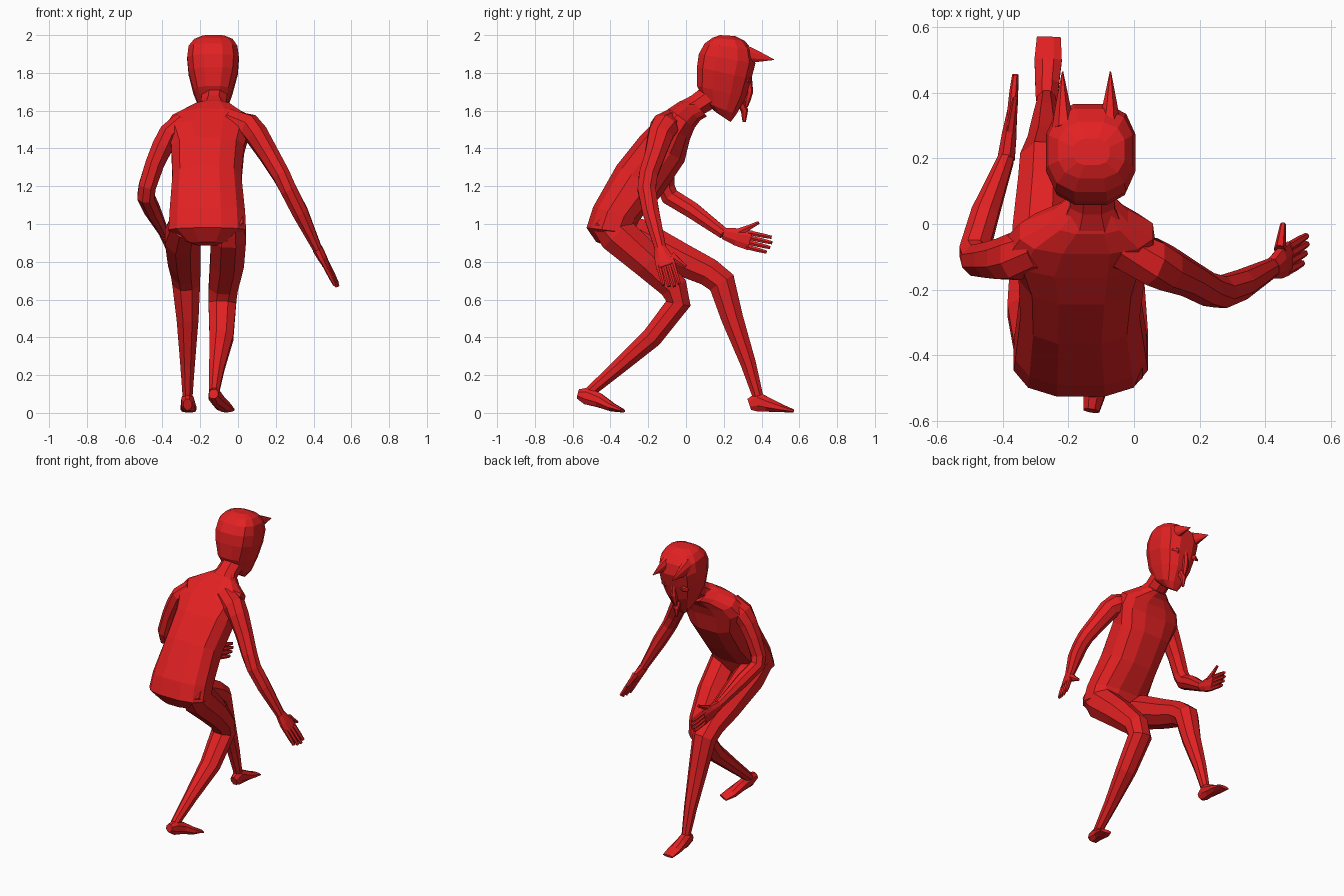
import bpy, bmesh, math
from mathutils import Vector as V

red = bpy.data.materials.new("red skin")
red.diffuse_color = (0.76, 0.015, 0.016, 1)


def skin(name, rings, sides=8, power=1.0):
    """Loft closed rings given as (centre, half-width vector, half-depth vector)."""
    bm = bmesh.new()
    loops = []
    for c, u, v in rings:
        loop = []
        for i in range(sides):
            a = 2 * math.pi * (i + 0.5) / sides
            cs, sn = math.cos(a), math.sin(a)
            cs = math.copysign(abs(cs) ** power, cs)
            sn = math.copysign(abs(sn) ** power, sn)
            loop.append(bm.verts.new(c + u * cs + v * sn))
        loops.append(loop)
    for a, b in zip(loops, loops[1:]):
        for i in range(sides):
            j = (i + 1) % sides
            bm.faces.new((a[i], a[j], b[j], b[i]))
    bm.faces.new(loops[0])
    bm.faces.new(loops[-1])
    bmesh.ops.recalc_face_normals(bm, faces=bm.faces)
    me = bpy.data.meshes.new(name)
    bm.to_mesh(me)
    bm.free()
    me.materials.append(red)
    ob = bpy.data.objects.new(name, me)
    bpy.context.collection.objects.link(ob)
    return ob


def body(name, rows, sides, power):
    """Rows: back y, back z, front y, front z, x min, x max."""
    rings = []
    for by, bz, fy, fz, x0, x1 in rows:
        k = 1.04
        rings.append((V(((x0 + x1) / 2, (by + fy) / 2, (bz + fz) / 2)),
                      V(((x1 - x0) / 2 * k, 0, 0)),
                      V((0, (fy - by) / 2, (fz - bz) / 2)) * k))
    return skin(name, rings, sides, power)


def tube(name, pts, ref=(1, 0, 0), sides=8, k=1.1):
    """Points: x, y, z, half width along ref, half depth."""
    ps = [V(p[:3]) for p in pts]
    rings = []
    for i, p in enumerate(pts):
        d0 = (ps[i] - ps[max(i - 1, 0)]).normalized()
        d1 = (ps[min(i + 1, len(ps) - 1)] - ps[i]).normalized()
        t = (d0 + d1).normalized()
        u = V(ref)
        u = (u - t * u.dot(t)).normalized()
        rings.append((ps[i], u * p[3] * k, t.cross(u) * p[4] * k))
    return skin(name, rings, sides)


def hand(side, wrist, knuckle, tip, across, thumb0, thumb1):
    """Flat palm, four fingers fanned along 'across', and a thumb."""
    w, k, t, a = V(wrist), V(knuckle), V(tip), V(across).normalized()
    m = w.lerp(k, 0.5)
    tube(side + "_palm", [(*w, .03, .026), (*m, .046, .022), (*k, .052, .015)], a)
    for i in range(4):
        s = (i - 1.5) / 1.5
        reach = (0.86, 0.98, 1.03, 0.95)[i]
        b = k.lerp(w, 0.1) + a * s * 0.038
        e = k + (t - k) * reach + a * s * 0.041
        c = b.lerp(e, 0.6)
        tube(f"{side}_finger_{i + 1}", [(*b, .013, .013), (*c, .012, .012), (*e, .009, .009)], a, 6)
    b, e = V(thumb0), V(thumb1)
    tube(side + "_thumb", [(*b, .026, .017), (*b.lerp(e, .55), .014, .012), (*e, .008, .008)], a, 6)


# hunched torso, hips to neck base
body("torso", [
    (-.42, .885, -.34, .90, -.225, -.10),
    (-.475, .905, -.30, .91, -.285, -.04),
    (-.525, .98, -.28, .95, -.365, .04),
    (-.49, 1.09, -.25, 1.02, -.36, .035),
    (-.365, 1.31, -.125, 1.16, -.345, .015),
    (-.245, 1.46, -.01, 1.33, -.35, .03),
    (-.16, 1.545, .02, 1.45, -.385, .06),
    (-.09, 1.61, .045, 1.51, -.345, .055),
    (-.03, 1.65, .075, 1.55, -.25, -.02),
    (.03, 1.665, .11, 1.57, -.19, -.065)], 12, 0.78)
tube("neck", [(-.128, -.01, 1.59, .10, .06), (-.128, .06, 1.63, .067, .058),
              (-.126, .12, 1.67, .066, .064), (-.128, .16, 1.74, .085, .085)])

# head, chin to crown
body("head", [
    (.16, 1.59, .235, 1.54, -.17, -.10),
    (.10, 1.645, .265, 1.58, -.20, -.06),
    (.06, 1.73, .315, 1.67, -.235, -.03),
    (.06, 1.83, .345, 1.77, -.26, -.003),
    (.07, 1.90, .365, 1.85, -.267, .003),
    (.10, 1.955, .35, 1.92, -.26, -.005),
    (.14, 1.985, .31, 1.97, -.23, -.03),
    (.18, 2.0, .26, 1.995, -.185, -.075)], 12, 0.75)

# paired face details
for n, s in (("left", -1), ("right", 1)):
    x = -.145 + s * .07
    tube(n + "_horn", [(x, .29, 1.905, .035, .05), (x + s * .002, .36, 1.89, .022, .035),
                       (x + s * .003, .465, 1.87, .002, .002)])
    tube(n + "_eye", [(x - .032, .325, 1.76, .005, .008), (x, .336, 1.762, .010, .02),
                      (x + .032, .325, 1.76, .005, .008)], (0, 1, 0), 6)
tube("nose", [(-.14, .335, 1.79, .012, .012), (-.143, .338, 1.70, .02, .016),
              (-.145, .326, 1.655, .018, .014), (-.145, .318, 1.62, .008, .008)], sides=6)
tube("beard", [(-.14, .285, 1.65, .028, .022), (-.143, .31, 1.60, .018, .018),
               (-.145, .308, 1.54, .005, .008)], sides=6)

# arms
tube("right_arm", [(-.05, -.075, 1.545, .065, .06), (.055, -.115, 1.515, .066, .072),
                   (.10, -.135, 1.47, .06, .066),
                   (.165, -.165, 1.365, .052, .054), (.228, -.20, 1.26, .047, .049),
                   (.268, -.208, 1.18, .044, .048), (.33, -.185, 1.06, .042, .044),
                   (.42, -.135, .87, .024, .03)], k=1.08)
tube("left_arm", [(-.29, -.08, 1.53, .06, .06), (-.365, -.10, 1.475, .055, .07),
                  (-.40, -.107, 1.41, .055, .062),
                  (-.44, -.11, 1.32, .05, .054), (-.48, -.11, 1.2, .046, .048),
                  (-.488, -.085, 1.145, .045, .048), (-.455, .03, 1.075, .042, .044),
                  (-.39, .2, .95, .024, .03)], k=1.08)
hand("right", (.42, -.135, .87), (.472, -.105, .775), (.525, -.075, .67),
     (.1, 1, .2), (.445, -.08, .83), (.455, .0, .775))
hand("left", (-.39, .2, .95), (-.372, .34, .913), (-.362, .45, .888),
     (0, .2, 1), (-.38, .26, .945), (-.362, .385, 1.008))

# legs
tube("left_leg", [(-.275, -.43, 1.0, .08, .075), (-.292, -.26, .93, .093, .10),
                  (-.285, -.02, .81, .084, .084), (-.277, .12, .745, .076, .073),
                  (-.274, .19, .69, .072, .072), (-.267, .245, .50, .057, .057),
                  (-.267, .33, .26, .038, .04), (-.267, .38, .09, .026, .028)])
tube("right_leg", [(-.045, -.455, 1.03, .07, .065), (-.05, -.37, .95, .092, .10),
                   (-.058, -.2, .80, .088, .088), (-.078, -.065, .665, .076, .072),
                   (-.083, -.04, .58, .072, .064), (-.088, -.18, .40, .062, .054),
                   (-.112, -.36, .24, .04, .039), (-.127, -.51, .11, .026, .028)])

# feet: the front one flat, the rear one on its toes
tube("left_foot", [(-.267, .335, .045, .022, .03), (-.267, .38, .06, .032, .052),
                   (-.265, .43, .044, .036, .038), (-.262, .50, .026, .041, .022),
                   (-.26, .57, .01, .036, .008)])
tube("right_foot", [(-.13, -.57, .10, .024, .025), (-.123, -.525, .09, .032, .045),
                    (-.105, -.46, .066, .034, .036), (-.075, -.395, .032, .04, .023),
                    (-.05, -.335, .012, .034, .009)])
